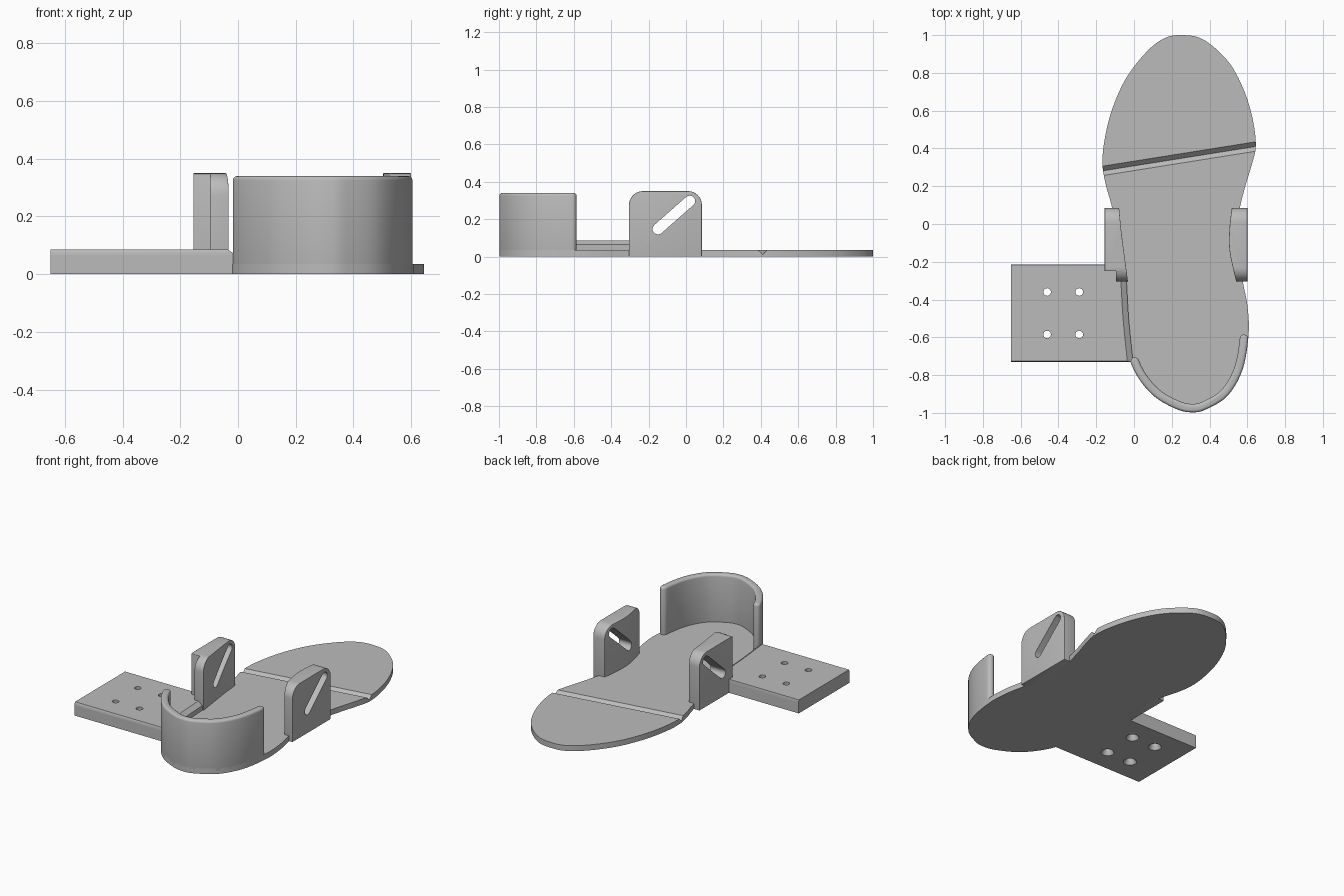
import bpy, bmesh, math
from mathutils import Vector

cube = bpy.data.objects.get("Cube")
if cube:
    bpy.data.objects.remove(cube, do_unlink=True)

grey = bpy.data.materials.new("plain grey")
grey.use_nodes = True
grey.diffuse_color = (0.5, 0.5, 0.5, 1)
grey.node_tree.nodes["Principled BSDF"].inputs["Base Color"].default_value = (0.5, 0.5, 0.5, 1)


def loft(name, rings):
    """Closed solid through rings of 3D points that all have the same count."""
    bm = bmesh.new()
    loops = [[bm.verts.new(p) for p in ring] for ring in rings]
    n = len(loops[0])
    bm.faces.new(loops[0])
    bm.faces.new(loops[-1])
    for a, b in zip(loops, loops[1:]):
        for i in range(n):
            j = (i + 1) % n
            bm.faces.new((a[i], a[j], b[j], b[i]))
    bmesh.ops.recalc_face_normals(bm, faces=bm.faces)
    mesh = bpy.data.meshes.new(name)
    bm.to_mesh(mesh)
    bm.free()
    mesh.materials.append(grey)
    obj = bpy.data.objects.new(name, mesh)
    bpy.context.collection.objects.link(obj)
    return obj


def plan(name, pts, z0, z1):
    return loft(name, [[(x, y, z) for x, y in pts] for z in (z0, z1)])


def side(name, pts, x0, x1):
    return loft(name, [[(x, y, z) for y, z in pts] for x in (x0, x1)])


def apply(obj, mod):
    bpy.context.view_layer.objects.active = obj
    bpy.ops.object.modifier_apply(modifier=mod.name)


def boolean(obj, cutter, operation):
    cutter.hide_render = True
    mod = obj.modifiers.new("cut", 'BOOLEAN')
    mod.operation, mod.solver, mod.object = operation, 'EXACT', cutter
    apply(obj, mod)
    bpy.data.objects.remove(cutter, do_unlink=True)


def bevel(obj, width):
    mod = obj.modifiers.new("round", 'BEVEL')
    mod.width, mod.segments = width, 4
    mod.limit_method, mod.angle_limit = 'ANGLE', math.radians(40)
    apply(obj, mod)


def smooth(pts, steps=6, closed=True):
    """Catmull-Rom curve through 2D points."""
    p = [Vector(q) for q in pts]
    n = len(p)
    at = (lambda i: p[i % n]) if closed else (lambda i: p[min(max(i, 0), n - 1)])
    out = []
    for i in range(n if closed else n - 1):
        a, b, c, d = (at(i + k) for k in (-1, 0, 1, 2))
        for s in range(steps):
            t = s / steps
            out.append(0.5 * (2 * b + (c - a) * t + (2 * a - 5 * b + 4 * c - d) * t * t
                              + (3 * b - a - 3 * c + d) * t ** 3))
    return out if closed else out + [p[-1]]


def arc(cx, cy, r, start, end, n=8):
    angles = [math.radians(start + (end - start) * i / n) for i in range(n + 1)]
    return [Vector((cx + r * math.cos(a), cy + r * math.sin(a))) for a in angles]


# Sole: foot outline, clockwise from the toe
right_edge = [(0.26, 1.0), (0.37, 0.975), (0.495, 0.865), (0.575, 0.725), (0.625, 0.57),
              (0.645, 0.42), (0.625, 0.32), (0.585, 0.185), (0.555, 0.05), (0.55, -0.12),
              (0.575, -0.3), (0.6, -0.43), (0.607, -0.58), (0.575, -0.77), (0.495, -0.91),
              (0.38, -0.982), (0.31, -0.997)]
left_edge = [(0.23, -0.982), (0.11, -0.915), (0.02, -0.81), (-0.03, -0.69), (-0.055, -0.5),
             (-0.07, -0.3), (-0.09, -0.1), (-0.115, 0.08), (-0.15, 0.21), (-0.167, 0.32),
             (-0.155, 0.45), (-0.115, 0.61), (-0.04, 0.775), (0.07, 0.915), (0.165, 0.985)]
outline = smooth(right_edge + left_edge)
sole = plan("sole", outline, 0, 0.035)

# V groove for the toe hinge
hinge = []
for x, y in ((-0.3, 0.26), (0.8, 0.435)):
    hinge.append([(x, y - 0.03, 0.04), (x, y, 0.01), (x, y + 0.03, 0.04)])
boolean(sole, loft("groove_cutter", hinge), 'DIFFERENCE')

# Heel cup: a strip just inside the outline with rounded ends
thick = 0.045
strip = [(i, p) for i, p in enumerate(outline) if p.y < (-0.58 if p.x > 0.3 else -0.72)]
outer = [p for i, p in strip]
inner, mids = [], []
for i, p in strip:
    d = (outline[i + 1] - outline[i - 1]).normalized()
    normal = Vector((d.y, -d.x))
    inner.append(p + normal * thick)
    mids.append(p + normal * thick / 2)


def cap(first, mid):
    a = math.degrees(math.atan2(first.y - mid.y, first.x - mid.x))
    return arc(mid.x, mid.y, thick / 2, a, a + 180)


cup = outer + cap(inner[-1], mids[-1])[::-1][1:-1] + inner[::-1]
start = math.degrees(math.atan2(inner[0].y - mids[0].y, inner[0].x - mids[0].x))
cup += arc(mids[0].x, mids[0].y, thick / 2, start, start - 180)[1:-1]
end = math.degrees(math.atan2(outer[-1].y - mids[-1].y, outer[-1].x - mids[-1].x))
end_cap = arc(mids[-1].x, mids[-1].y, thick / 2, end, end - 180)[1:-1]
cup = outer + end_cap + inner[::-1] + arc(mids[0].x, mids[0].y, thick / 2, start, start - 180)[1:-1]
heel_cup = plan("heel_cup", cup, 0.005, 0.34)
bevel(heel_cup, 0.015)

# Strap tabs: plan shape trimmed to a round-cornered side shape, then slotted
front, back, top, r = -0.305, 0.085, 0.35, 0.075
tab_side = ([(front, -0.02), (back, -0.02)] + arc(back - r, top - r, r, 0, 90)
            + arc(front + r, top - r, r, 90, 180))
slope = math.degrees(math.atan2(0.155, 0.175))
slot = (arc(0.02, 0.297, 0.029, slope - 90, slope + 90)
        + arc(-0.15, 0.147, 0.029, slope + 90, slope + 270))
right_in = smooth([(0.52, 0.1), (0.505, -0.03), (0.507, -0.15), (0.545, -0.32)], closed=False)
left_in = smooth([(-0.08, 0.1), (-0.068, -0.03), (-0.05, -0.17), (-0.03, -0.32)], closed=False)
tab_plans = {
    "left_strap_tab": right_in + [(0.6, -0.32), (0.6, 0.1)],
    "right_strap_tab": left_in + [(-0.095, -0.32), (-0.095, -0.25), (-0.155, -0.25), (-0.155, 0.1)],
}
for name, pts in tab_plans.items():
    tab = plan(name, pts, 0, 0.5)
    boolean(tab, side("side_cutter", tab_side, -1, 1), 'INTERSECT')
    bevel(tab, 0.015)
    boolean(tab, side("slot_cutter", slot, -1, 1), 'DIFFERENCE')

# Mounting plate: inner edge follows the sole with a chamfer on top
far = [(-0.65, -0.73), (-0.65, -0.215)]
edge = smooth([(-0.05, -0.215), (-0.04, -0.3), (-0.028, -0.5), (-0.005, -0.73)], closed=False)
rings = []
for z, shift in ((0, 0), (0.065, 0), (0.086, 0.03)):
    rings.append([(x, y, z) for x, y in far] + [(p.x - shift, p.y, z) for p in edge])
plate = loft("mounting_plate", rings)
plate_side = [(-0.73, -0.1), (-0.215, -0.1), (-0.215, 0.08), (-0.221, 0.1), (-0.718, 0.1), (-0.73, 0.074)]
boolean(plate, side("plate_cutter", plate_side, -1, 1), 'INTERSECT')

# Countersunk screw holes
for x in (-0.46, -0.29):
    for y in (-0.36, -0.585):
        hole = [[(p.x, p.y, z) for p in arc(x, y, rad, 0, 345, 23)]
                for z, rad in ((-0.01, 0.045), (0.03, 0.02), (0.12, 0.02))]
        boolean(plate, loft("hole_cutter", hole), 'DIFFERENCE')

# Smooth shading with sharp edges kept
for obj in bpy.context.scene.objects:
    if obj.type == 'MESH':
        bpy.ops.object.select_all(action='DESELECT')
        obj.select_set(True)
        bpy.context.view_layer.objects.active = obj
        bpy.ops.object.shade_smooth_by_angle(angle=math.radians(35))
